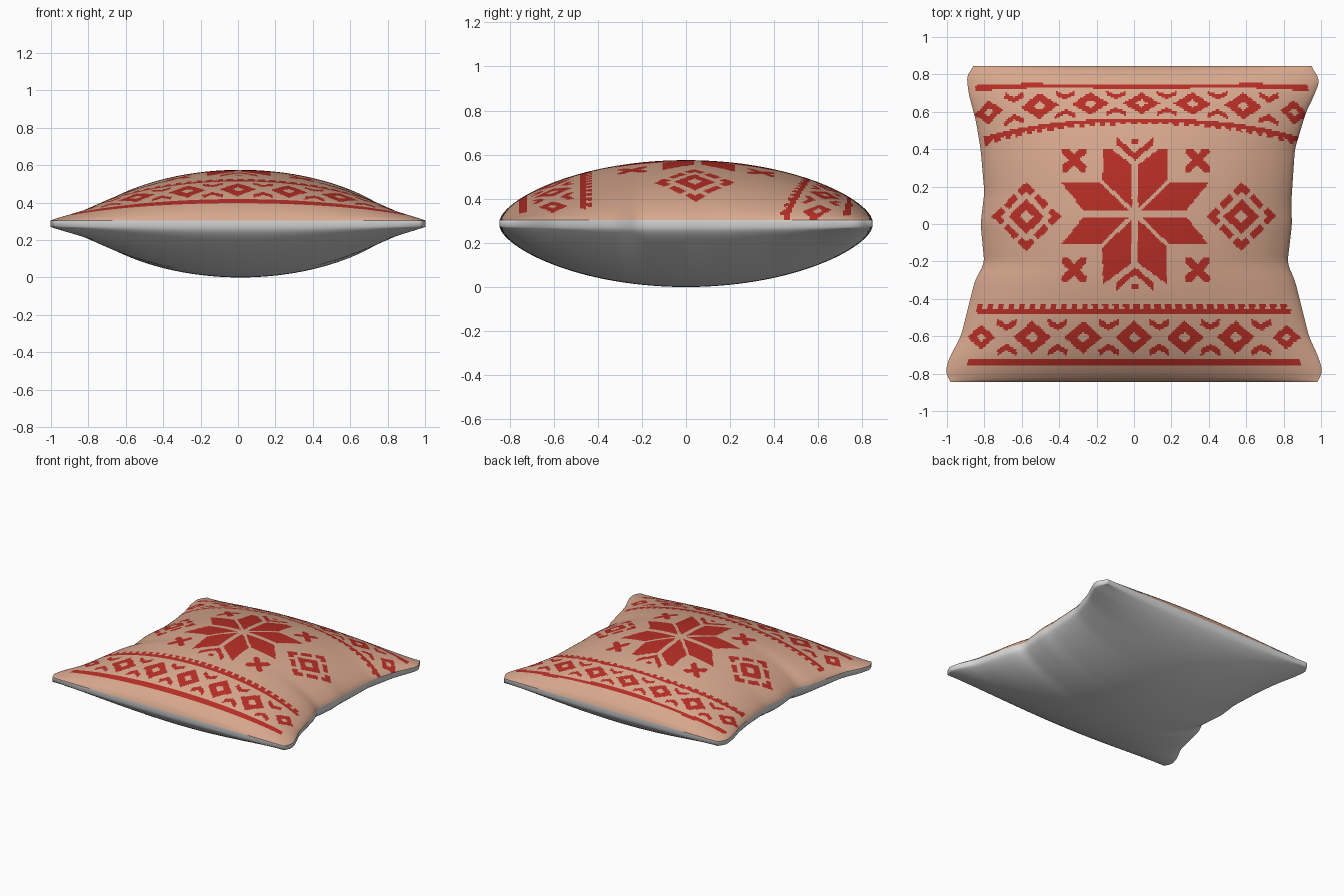
import bpy
import bmesh

HALF_Y, MID, RIM, PUFF, N = 0.845, 0.2875, 0.016, 0.2715, 190

# Side outlines as (y, x) pairs, from front to back
LEFT = [(-.845, -.975), (-.8, -1.01), (-.72, -.99), (-.6, -.925), (-.5, -.9), (-.3, -.85),
        (-.21, -.80), (0, -.82), (.17, -.80), (.4, -.82), (.55, -.845), (.7, -.885),
        (.8, -.895), (.845, -.85)]
RIGHT = [(-.845, .975), (-.8, 1.01), (-.72, .99), (-.6, .935), (-.5, .91), (-.3, .86),
         (-.21, .82), (0, .845), (.1, .84), (.4, .86), (.6, .92), (.68, .96),
         (.77, .995), (.845, .945)]


def material(name, rgb):
    m = bpy.data.materials.new(name)
    m.use_nodes = True
    m.diffuse_color = (*rgb, 1)
    bsdf = next(n for n in m.node_tree.nodes if n.type == 'BSDF_PRINCIPLED')
    bsdf.inputs["Base Color"].default_value = (*rgb, 1)
    bsdf.inputs["Roughness"].default_value = 0.8
    return m


def linear(points, y):
    for (y0, x0), (y1, x1) in zip(points, points[1:]):
        if y <= y1:
            return x0 + (x1 - x0) * (max(y, y0) - y0) / (y1 - y0)
    return points[-1][1]


def outline(points, y):
    # Average neighbouring samples to soften the outline
    return sum(linear(points, y + k * 0.01) for k in range(-3, 4)) / 7


# ---- knitted pattern rules ----
def band(w, d):
    """Border strip: diamonds, chevrons, a plain outer line and a toothed inner line."""
    a = abs(w)
    if a < 0.89 and abs(d + 0.135) < 0.016:
        return True
    tooth = 0.02 if (w % 0.056) < 0.032 else 0
    if a < 0.84 and 0.125 < d < 0.155 + tooth:
        return True
    step = 0.272
    k = round(w / step)
    p = abs(w - k * step)
    if abs(k) <= 3:
        size = 0.75 if abs(k) == 3 else 1
        r = (p / 0.1 + abs(d) / 0.088) / size
        if 0.34 < r < 1:
            return True
    q = abs(p - step / 2)
    return a < 0.8 and q < 0.052 and abs(abs(d) - 0.052 - 0.6 * q) < 0.017


def star(x, y):
    """Eight-petal star with a chevron and dot above and below."""
    a, b = abs(x) / 1.04, abs(y)
    s, l = min(a, b), max(a, b)
    if 0.016 < s < 0.165 and s + 0.014 < l < 0.25 + 0.78 * s:
        return True
    if a < 0.095 and abs(b - 0.305 - 0.9 * a) < 0.02:
        return True
    return a < 0.016 and abs(b - 0.385) < 0.014


def cross(x, y):
    a, b = abs(x), abs(y)
    return max(a, b) < 0.065 and abs(a - b) < 0.03


def rosette(x, y):
    """Open diamond ringed by short dashes."""
    a, b = abs(x), abs(y)
    r = a + b
    if 0.035 < r < 0.095:
        return True
    return 0.135 < r < 0.185 and not 0.055 < abs(a - b) < 0.09


def is_red(x, y):
    if y < -0.38:
        return band(x, y + 0.605)
    if y > 0.4 and not abs(x) < 0.12 or y > 0.5:
        w = x - 0.04
        t = abs(w) / 0.83
        return band(w, (0.645 - 0.05 * t ** 3 - y) / (0.65 + 0.35 * t * t))
    if star(x - 0.005, y - 0.055):
        return True
    if any(cross(x - sx * 0.33 - 0.01, y - cy) for sx in (-1, 1) for cy in (0.345, -0.245)):
        return True
    return rosette(abs(x) - 0.575, y - 0.04)


# ---- cushion panels ----
def panel(name, side, mats, rim=False):
    bm = bmesh.new()
    rows = []
    for j in range(N + 1):
        v = 2 * j / N - 1
        y = HALF_Y * v
        lo, hi = outline(LEFT, y), outline(RIGHT, y)
        row = []
        for i in range(N + 1):
            u = 2 * i / N - 1
            puff = max(0, 1 - u * u) ** 0.72 * max(0, 1 - v * v) ** 0.66
            x = lo + (hi - lo) * (u + 1) / 2
            row.append(bm.verts.new((x, y, MID + side * (RIM + PUFF * puff))))
        rows.append(row)
    for j in range(N):
        for i in range(N):
            f = bm.faces.new((rows[j][i], rows[j][i + 1], rows[j + 1][i + 1], rows[j + 1][i]))
            if len(mats) > 1:
                c = f.calc_center_median()
                f.material_index = int(is_red(c.x, c.y))
    if side < 0:
        bmesh.ops.reverse_faces(bm, faces=bm.faces[:])
    if rim:
        # Narrow upright edge that meets the other panel
        border = [e for e in bm.edges if e.is_boundary]
        new = bmesh.ops.extrude_edge_only(bm, edges=border)["geom"]
        for v in new:
            if isinstance(v, bmesh.types.BMVert):
                v.co.z = MID - side * RIM
        bmesh.ops.recalc_face_normals(bm, faces=bm.faces[:])
        # The panel's middle must face outwards
        bm.faces.ensure_lookup_table()
        if bm.faces[N * N // 2 + N // 2].normal.z * side < 0:
            bmesh.ops.reverse_faces(bm, faces=bm.faces[:])
    for f in bm.faces:
        f.smooth = True
    mesh = bpy.data.meshes.new(name)
    bm.to_mesh(mesh)
    bm.free()
    for m in mats:
        mesh.materials.append(m)
    obj = bpy.data.objects.new(name, mesh)
    bpy.context.collection.objects.link(obj)
    return obj


cube = bpy.data.objects.get("Cube")
if cube:
    bpy.data.objects.remove(cube, do_unlink=True)

tan = material("tan_fabric", (0.68, 0.39, 0.27))
red = material("red_knit", (0.47, 0.027, 0.019))
white = material("white_fabric", (0.72, 0.72, 0.72))

panel("cushion_top", 1, [tan, red])
panel("cushion_underside", -1, [white], rim=True)
